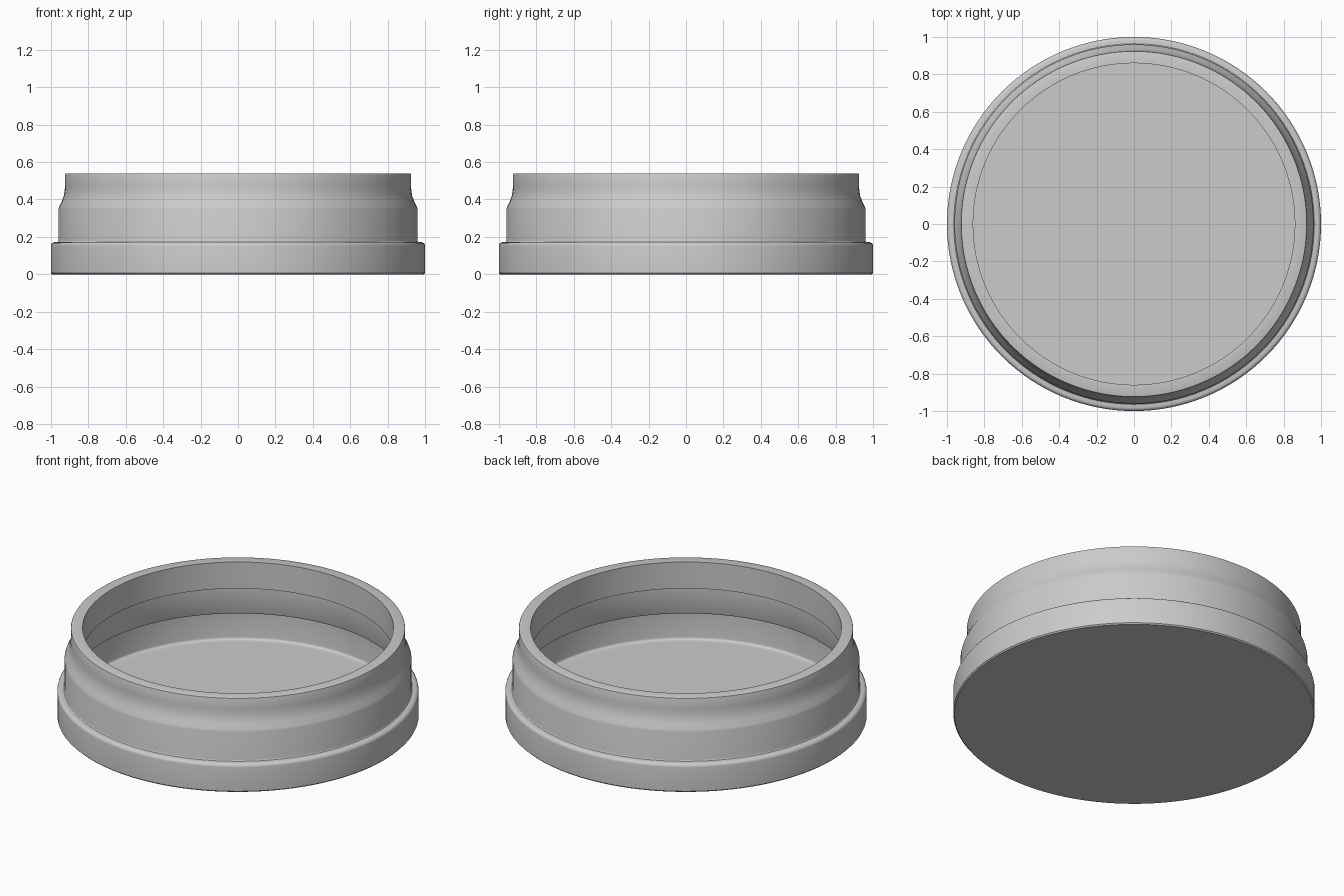
import bpy, bmesh, math

if "Cube" in bpy.data.objects:
    bpy.data.objects.remove(bpy.data.objects["Cube"])

SEGMENTS = 128


def arc(cx, cz, r, a0, a1, n=4):
    return [(cx + r * math.cos(math.radians(a0 + (a1 - a0) * i / n)),
             cz + r * math.sin(math.radians(a0 + (a1 - a0) * i / n))) for i in range(n + 1)]


def lathe(name, profile):
    bm = bmesh.new()
    rings = []
    for r, z in profile:
        if r == 0:
            rings.append([bm.verts.new((0, 0, z))])
        else:
            rings.append([bm.verts.new((r * math.cos(2 * math.pi * i / SEGMENTS),
                                        r * math.sin(2 * math.pi * i / SEGMENTS), z))
                          for i in range(SEGMENTS)])
    for a, b in zip(rings, rings[1:]):
        for i in range(SEGMENTS):
            j = (i + 1) % SEGMENTS
            quad = [a[i % len(a)], a[j % len(a)], b[j % len(b)], b[i % len(b)]]
            bm.faces.new(list(dict.fromkeys(quad)))
    bmesh.ops.recalc_face_normals(bm, faces=bm.faces)
    mesh = bpy.data.meshes.new(name)
    bm.to_mesh(mesh)
    bm.free()
    obj = bpy.data.objects.new(name, mesh)
    bpy.context.collection.objects.link(obj)
    bpy.context.view_layer.objects.active = obj
    obj.select_set(True)
    bpy.ops.object.shade_smooth_by_angle(angle=math.radians(30))
    obj.select_set(False)
    return obj


# Underside and wide base band
profile = [(0, 0), (0.993, 0), (1.0, 0.007)] + arc(0.98, 0.152, 0.02, 0, 90)
# Narrower wall, then the ogee shoulder into the neck
profile += arc(0.968, 0.18, 0.008, 270, 180, 3)
profile += [(0.96, 0.35), (0.956, 0.362), (0.942, 0.39),
            (0.932, 0.418), (0.927, 0.445), (0.925, 0.475)]
# Rounded rim
profile += arc(0.919, 0.534, 0.006, 0, 90, 2)
# Inside wall, undercut below the neck and again at the base band
profile += [(0.86, 0.54), (0.86, 0.378), (0.918, 0.355), (0.918, 0.205), (0.922, 0.197), (0.945, 0.19)]
# Filleted floor
profile += arc(0.93, 0.043, 0.015, 0, -90) + [(0.9, 0.028), (0, 0.028)]

lathe("round_lid", profile)
